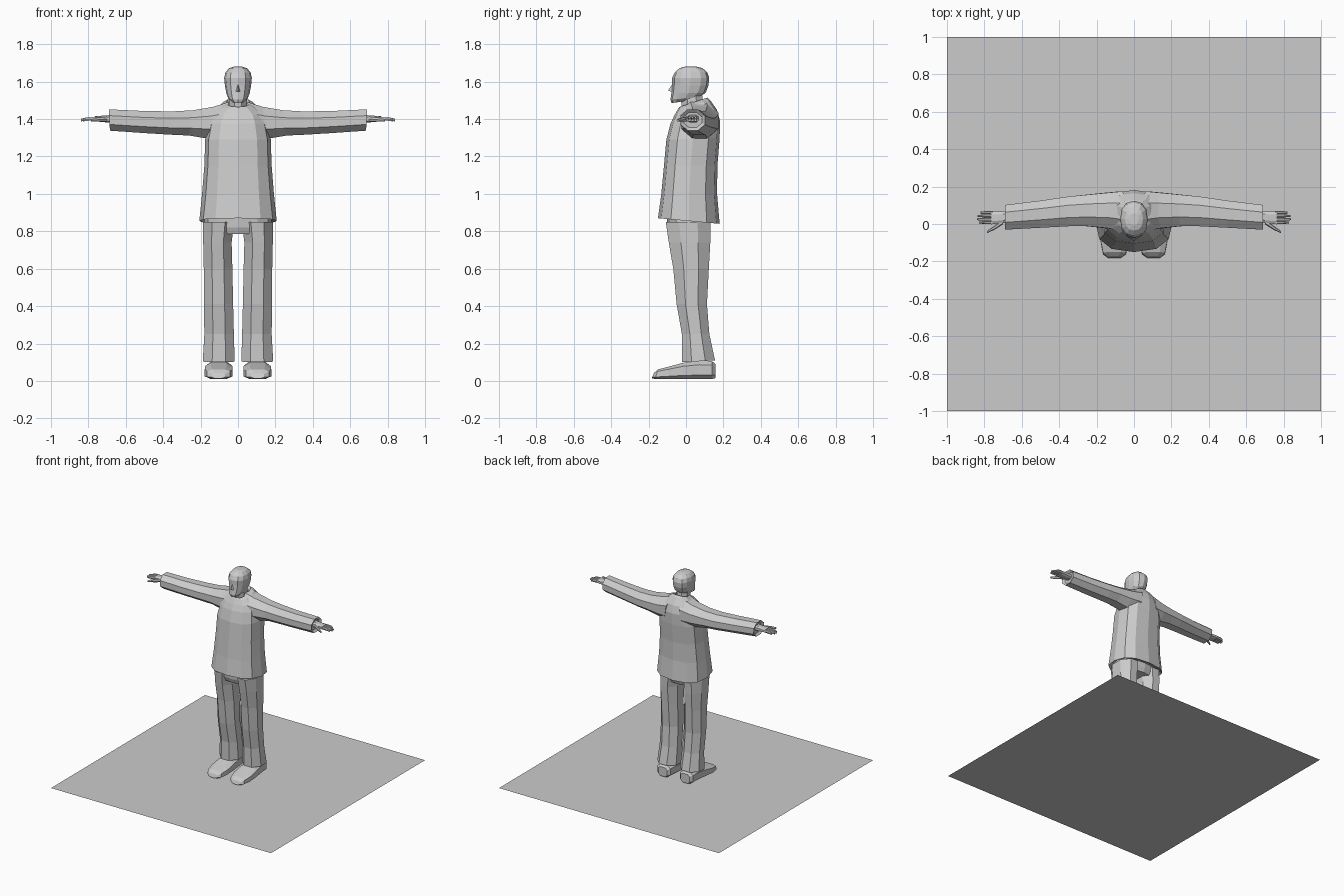
import bpy, bmesh, math

grey = bpy.data.materials.new("plain_grey")
grey.diffuse_color = (0.6, 0.6, 0.6, 1)


def finish(name, bm, mirror=False):
    bmesh.ops.recalc_face_normals(bm, faces=bm.faces)
    me = bpy.data.meshes.new(name)
    bm.to_mesh(me)
    bm.free()
    me.materials.append(grey)
    ob = bpy.data.objects.new(name, me)
    bpy.context.collection.objects.link(ob)
    if mirror:
        mod = ob.modifiers.new("mirror", 'MIRROR')
        mod.use_mirror_merge = False
    return ob


def section(u0, u1, v0, v1, n, p, half):
    """Rounded polygon that fills the given rectangle."""
    pts = []
    for i in range(n):
        a = 2 * math.pi * (i + (0.5 if half else 0)) / n
        c, s = math.cos(a), math.sin(a)
        pts.append((math.copysign(abs(c) ** p, c), math.copysign(abs(s) ** p, s)))
    m = max(abs(q[0]) for q in pts)
    w = max(abs(q[1]) for q in pts)
    return [((u0 + u1) / 2 + q[0] / m * (u1 - u0) / 2,
             (v0 + v1) / 2 + q[1] / w * (v1 - v0) / 2) for q in pts]


def loft(name, axis, rows, n=8, p=1.0, half=True, mirror=False):
    """rows: (position at v0, position at v1, u0, u1, v0, v1) along the axis."""
    bm = bmesh.new()
    rings = []
    for s0, s1, u0, u1, v0, v1 in rows:
        ring = []
        for u, v in section(u0, u1, v0, v1, n, p, half):
            s = s0 + (s1 - s0) * (v - v0) / (v1 - v0)
            co = {'x': (s, u, v), 'y': (u, s, v), 'z': (u, v, s)}[axis]
            ring.append(bm.verts.new(co))
        rings.append(ring)
    for a, b in zip(rings, rings[1:]):
        for i in range(n):
            j = (i + 1) % n
            bm.faces.new((a[i], a[j], b[j], b[i]))
    bm.faces.new(rings[0][::-1])
    bm.faces.new(rings[-1])
    return finish(name, bm, mirror)


def upright(rows):
    """(z front, z back, half width, y front, y back) to loft rows."""
    return [(zf, zb, -w, w, yf, yb) for zf, zb, w, yf, yb in rows]


# Square base sheet
bm = bmesh.new()
bmesh.ops.create_grid(bm, x_segments=1, y_segments=1, size=1)
finish("base_sheet", bm)

# Jacket body, with an underside lip and a collar that drops at the front
loft("jacket", 'z', upright([
    (0.885, 0.86, 0.175, -0.11, 0.14),
    (0.87, 0.84, 0.207, -0.15, 0.18),
    (1.0, 1.0, 0.192, -0.132, 0.166),
    (1.15, 1.15, 0.18, -0.118, 0.168),
    (1.29, 1.30, 0.175, -0.105, 0.18),
    (1.375, 1.39, 0.157, -0.083, 0.182),
    (1.42, 1.45, 0.135, -0.062, 0.165),
    (1.455, 1.50, 0.09, -0.042, 0.13),
    (1.465, 1.515, 0.062, -0.035, 0.115),
    (1.445, 1.495, 0.05, -0.022, 0.10)]), n=12, p=0.78, half=False)

# Sleeves
loft("sleeve", 'x', [
    (0.08, 0.05, -0.04, 0.175, 1.29, 1.492),
    (0.17, 0.13, -0.022, 0.167, 1.297, 1.466),
    (0.26, 0.24, -0.012, 0.157, 1.312, 1.447),
    (0.35, 0.35, -0.012, 0.147, 1.316, 1.441),
    (0.50, 0.50, -0.02, 0.125, 1.325, 1.443),
    (0.685, 0.69, -0.03, 0.102, 1.338, 1.452),
    (0.67, 0.675, -0.012, 0.085, 1.355, 1.435)], mirror=True)

# Hands: palm, four fingers, thumb
loft("palm", 'x', [
    (0.65, 0.65, 0.01, 0.065, 1.38, 1.425),
    (0.70, 0.70, 0.006, 0.066, 1.382, 1.42),
    (0.765, 0.765, -0.002, 0.068, 1.388, 1.415)], p=0.7, mirror=True)
for k, tip in enumerate((0.828, 0.84, 0.838, 0.82)):
    y = 0.008 + k * 0.0175
    loft(f"finger_{k + 1}", 'x', [
        (0.755, 0.755, y - 0.008, y + 0.008, 1.392, 1.413),
        (0.80, 0.80, y - 0.008, y + 0.008, 1.391, 1.411),
        (tip, tip, y - 0.005, y + 0.005, 1.388, 1.402)],
        n=6, half=False, mirror=True)
loft("thumb", 'x', [
    (0.70, 0.70, -0.002, 0.025, 1.388, 1.413),
    (0.745, 0.745, -0.03, -0.008, 1.386, 1.408),
    (0.787, 0.787, -0.05, -0.038, 1.386, 1.400)], n=6, half=False, mirror=True)

# Neck and head
loft("neck", 'z', upright([
    (1.42, 1.45, 0.05, -0.02, 0.095),
    (1.54, 1.54, 0.046, -0.03, 0.085)]))
loft("head", 'z', upright([
    (1.485, 1.50, 0.030, -0.078, 0.02),
    (1.505, 1.515, 0.052, -0.083, 0.07),
    (1.54, 1.54, 0.063, -0.078, 0.105),
    (1.58, 1.58, 0.070, -0.074, 0.12),
    (1.62, 1.62, 0.074, -0.074, 0.124),
    (1.65, 1.65, 0.067, -0.06, 0.114),
    (1.672, 1.672, 0.048, -0.035, 0.088),
    (1.68, 1.68, 0.024, -0.008, 0.058)]), n=12, p=0.85, half=False)

# Nose wedge
bm = bmesh.new()
nose = [bm.verts.new(c) for c in (
    (0, -0.07, 1.592), (0, -0.097, 1.552), (0.014, -0.07, 1.545),
    (-0.014, -0.07, 1.545))]
for f in ((0, 1, 2), (0, 3, 1), (1, 3, 2), (0, 2, 3)):
    bm.faces.new([nose[i] for i in f])
finish("nose", bm)

# Trousers: hips and legs
loft("trouser_hips", 'z', upright([
    (0.785, 0.785, 0.13, -0.085, 0.115),
    (0.82, 0.82, 0.182, -0.098, 0.128),
    (0.90, 0.90, 0.178, -0.105, 0.13)]), n=12, p=0.8, half=False)
loft("trouser_leg", 'z', [
    (0.10, 0.11, 0.018, 0.188, -0.022, 0.155),
    (0.25, 0.25, 0.022, 0.180, -0.022, 0.125),
    (0.41, 0.41, 0.026, 0.182, -0.05, 0.112),
    (0.60, 0.60, 0.030, 0.183, -0.068, 0.122),
    (0.74, 0.74, 0.034, 0.186, -0.092, 0.13),
    (0.85, 0.85, 0.020, 0.187, -0.108, 0.132)], mirror=True)

# Shoes
loft("shoe", 'y', [
    (-0.183, -0.172, 0.07, 0.14, 0.014, 0.042),
    (-0.165, -0.15, 0.043, 0.165, 0.01, 0.062),
    (-0.10, -0.09, 0.030, 0.178, 0.01, 0.077),
    (-0.02, -0.01, 0.030, 0.176, 0.01, 0.098),
    (0.07, 0.07, 0.038, 0.165, 0.01, 0.108),
    (0.14, 0.14, 0.045, 0.160, 0.01, 0.105),
    (0.157, 0.157, 0.062, 0.142, 0.015, 0.09)], p=0.65, mirror=True)
